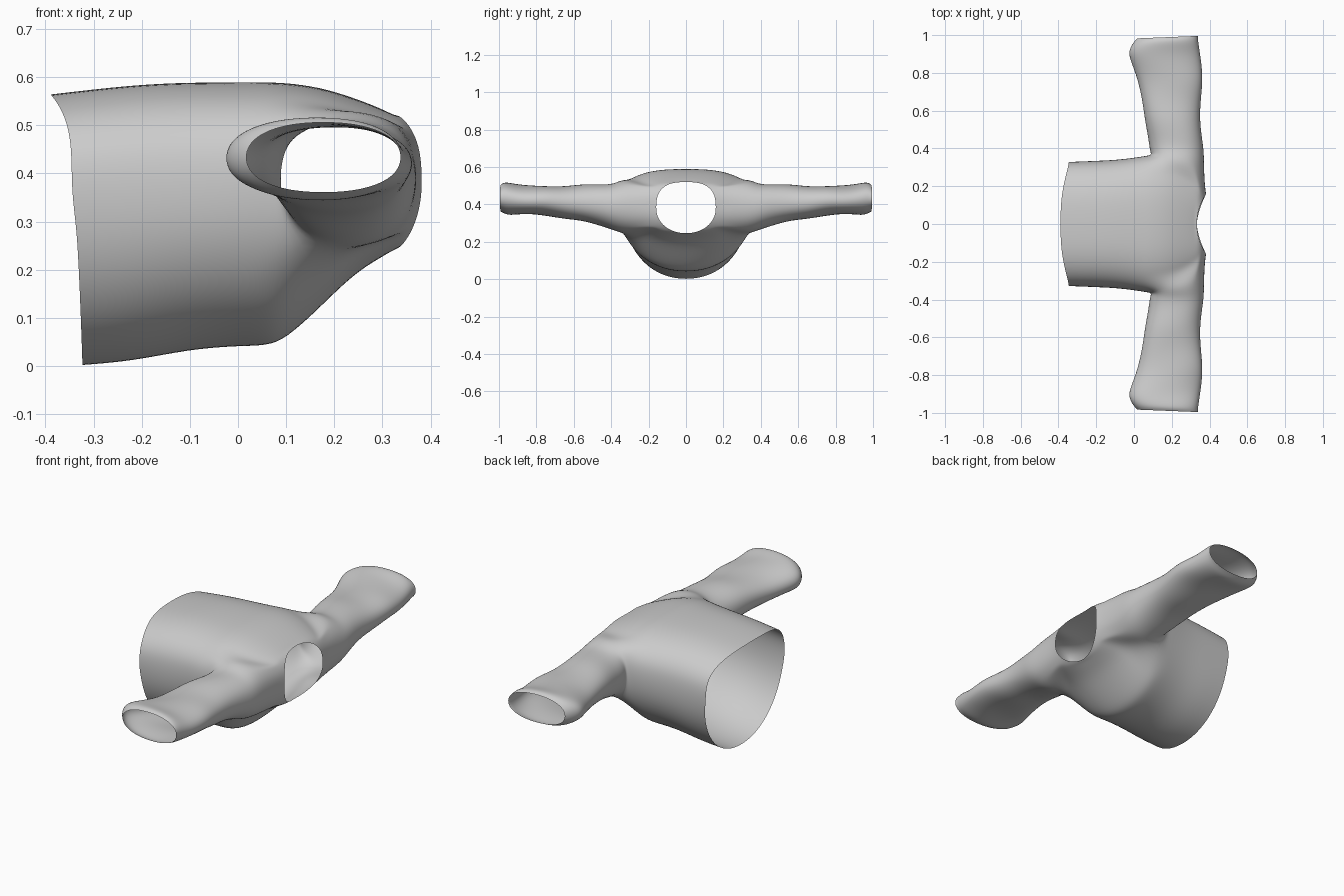
import bpy, bmesh
from math import sin, cos, radians, copysign

if "Cube" in bpy.data.objects:
    bpy.data.objects.remove(bpy.data.objects["Cube"])

N = 32
HOLE_RINGS = (5, 9)      # first and last body ring around the armhole
HALF = 3                 # armhole half height, in columns


def spow(v, e):
    return copysign(abs(v) ** e, v)


def body_ring(bm, x, w, zm, zb, zt, k):
    """Cross-section of the torso; k pushes the sides towards the shoulders."""
    ring = []
    for i in range(N):
        a = 2 * 3.14159265 * i / N
        c, s = cos(a), sin(a)
        e = 2 / (2.7 if s > 0 else 2.1)
        y = w * spow(c, e)
        z = zm + (zt - zm if s > 0 else zm - zb) * spow(s, e)
        ring.append(bm.verts.new((x + k * abs(c) ** 1.5, y, z)))
    return ring


def sleeve_point(i, xl, xh, zl, zh):
    a = radians(-90 + (i - 2) * 18)
    return ((xl + xh) / 2 + (xh - xl) / 2 * spow(cos(a), 0.9),
            (zl + zh) / 2 + (zh - zl) / 2 * spow(sin(a), 0.9))


bm = bmesh.new()

# Torso: x, half width, widest height, bottom, top, side shift
body = [(-0.345, .33, .36, 0, .565, 0), (-.22, .335, .36, .008, .585, 0),
        (-.10, .34, .37, .033, .59, 0), (0, .352, .38, .04, .59, 0),
        (.06, .362, .39, .04, .59, 0), (.10, .365, .39, .055, .589, 0),
        (.17, .36, .39, .12, .58, 0), (.24, .335, .39, .19, .558, 0),
        (.295, .29, .385, .224, .536, .02), (.318, .25, .385, .238, .524, .045),
        (.325, .205, .383, .241, .522, .05), (.332, .16, .382, .245, .52, .05)]
rings = [body_ring(bm, *r) for r in body]

# Uneven hem
for i, v in enumerate(rings[0]):
    s = sin(2 * 3.14159265 * i / N)
    v.co.x += -0.045 * max(0, s) ** 3 + 0.022 * max(0, -s) ** 0.5

for r in range(len(rings) - 1):
    for i in range(N):
        rel = (i + HALF) % (N // 2)
        if HOLE_RINGS[0] <= r < HOLE_RINGS[1] and rel < 2 * HALF:
            continue
        j = (i + 1) % N
        bm.faces.new((rings[r][i], rings[r][j], rings[r + 1][j], rings[r + 1][i]))

# Sleeves: y, rear x, front x, bottom z, top z
sleeve = [(.385, .083, .372, .265, .515), (.45, .075, .362, .283, .508),
          (.55, .056, .35, .308, .506), (.65, .043, .354, .325, .50),
          (.75, .022, .366, .338, .497), (.83, -.006, .362, .344, .497),
          (.90, -.034, .352, .347, .508), (.95, -.018, .344, .345, .522),
          (.975, .0, .34, .352, .518), (.99, .015, .34, .36, .507)]
a0, a1 = HOLE_RINGS
for side in (1, -1):
    def col(k):
        return k % N if side > 0 else (N // 2 - k) % N
    # armhole edge: bottom, shoulder, top, underarm
    path = ([(r, -HALF) for r in range(a0, a1)] + [(a1, k) for k in range(-HALF, HALF)]
            + [(r, HALF) for r in range(a1, a0, -1)] + [(a0, k) for k in range(HALF, -HALF, -1)])
    loop = [rings[r][col(k)] for r, k in path]
    for i, v in enumerate(loop):
        x, z = sleeve_point(i, .092, .372, .242, .538)
        v.co = (x, side * (.365 - .06 * (x - .09) / .28), z)
    prev = loop
    for n, (y, *box) in enumerate(sleeve):
        cur = []
        for i in range(20):
            x, z = sleeve_point(i, *box)
            # soft cloth folds, and an end cut slightly aslant
            fold = .005 * sin(9 * x + 23 * y) if n < 8 else 0
            yy = y + (.04 * (x - .2) if n > 6 else 0)
            cur.append(bm.verts.new((x, side * yy, z + fold)))
        for i in range(20):
            j = (i + 1) % 20
            bm.faces.new((prev[i], prev[j], cur[j], cur[i]))
        prev = cur

bmesh.ops.recalc_face_normals(bm, faces=bm.faces)
mesh = bpy.data.meshes.new("shirt")
bm.to_mesh(mesh)
bm.free()
mesh.shade_smooth()
shirt = bpy.data.objects.new("shirt", mesh)
bpy.context.collection.objects.link(shirt)
sub = shirt.modifiers.new("smooth", 'SUBSURF')
sub.levels = sub.render_levels = 2
